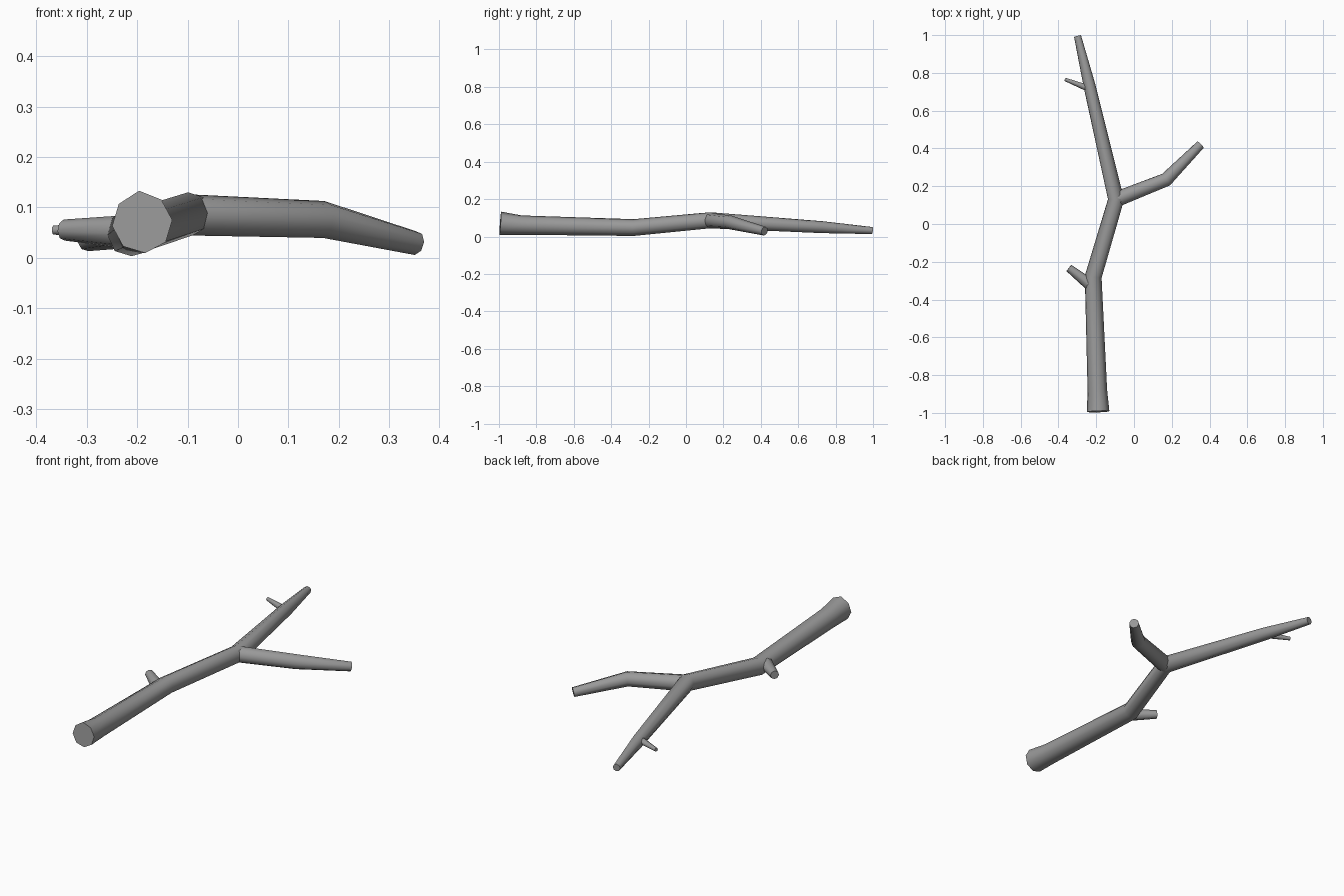
import bpy, bmesh, math
from mathutils import Vector

cube = bpy.data.objects.get("Cube")
if cube:
    bpy.data.objects.remove(cube, do_unlink=True)

bark = bpy.data.materials.new("grey_bark")
bark.use_nodes = True
GREY = (0.32, 0.32, 0.32, 1)
bark.diffuse_color = GREY
bsdf = bark.node_tree.nodes["Principled BSDF"]
bsdf.inputs["Base Color"].default_value = GREY
bsdf.inputs["Roughness"].default_value = 0.9


def limb(name, path, sides=8):
    """Tapered, mitred tube through (x, y, z, radius) points, capped at both ends."""
    bm = bmesh.new()
    pts = [Vector(p[:3]) for p in path]
    rings = []
    for i, p in enumerate(pts):
        before = (p - pts[i - 1]).normalized() if i > 0 else Vector()
        after = (pts[i + 1] - p).normalized() if i < len(pts) - 1 else Vector()
        along = (before + after).normalized()
        side = along.cross(Vector((0, 0, 1))).normalized()
        up = side.cross(along)
        ring = []
        for k in range(sides):
            a = math.tau * k / sides + math.pi / 2 + 0.1
            ring.append(bm.verts.new(p + path[i][3] * (side * math.cos(a) + up * math.sin(a))))
        rings.append(ring)
    for a, b in zip(rings, rings[1:]):
        for k in range(sides):
            n = (k + 1) % sides
            bm.faces.new((a[k], a[n], b[n], b[k]))
    bm.faces.new(rings[0])
    bm.faces.new(rings[-1])
    bmesh.ops.recalc_face_normals(bm, faces=bm.faces)
    mesh = bpy.data.meshes.new(name)
    bm.to_mesh(mesh)
    bm.free()
    mesh.materials.append(bark)
    obj = bpy.data.objects.new(name, mesh)
    bpy.context.collection.objects.link(obj)
    bpy.ops.object.select_all(action='DESELECT')
    obj.select_set(True)
    bpy.context.view_layer.objects.active = obj
    bpy.ops.object.shade_smooth_by_angle(angle=math.radians(50))
    return obj


# Main stem, flared at the cut base
stem = limb("main_stem", [
    (-0.19, -0.993, 0.069, 0.060),
    (-0.194, -0.88, 0.061, 0.052),
    (-0.216, -0.28, 0.048, 0.045),
    (-0.095, 0.13, 0.087, 0.043),
    (-0.235, 0.73, 0.05, 0.032),
    (-0.299, 0.995, 0.032, 0.019)])
# Raise the top corner and flatten the underside of the cut base
base = [v for v in stem.data.vertices if v.co.y < -0.95]
max(base, key=lambda v: v.co.z).co.z = 0.133
for v in base:
    v.co.z = max(v.co.z, 0.008)

# Side branch from the fork
limb("side_branch", [
    (-0.095, 0.13, 0.085, 0.041),
    (0.17, 0.235, 0.076, 0.037),
    (0.352, 0.42, 0.029, 0.024)])

# Short stubs on the right side of the stem
limb("lower_stub", [
    (-0.215, -0.335, 0.051, 0.034),
    (-0.345, -0.233, 0.055, 0.021)])
limb("upper_twig", [
    (-0.235, 0.715, 0.054, 0.018),
    (-0.366, 0.766, 0.055, 0.009)])
